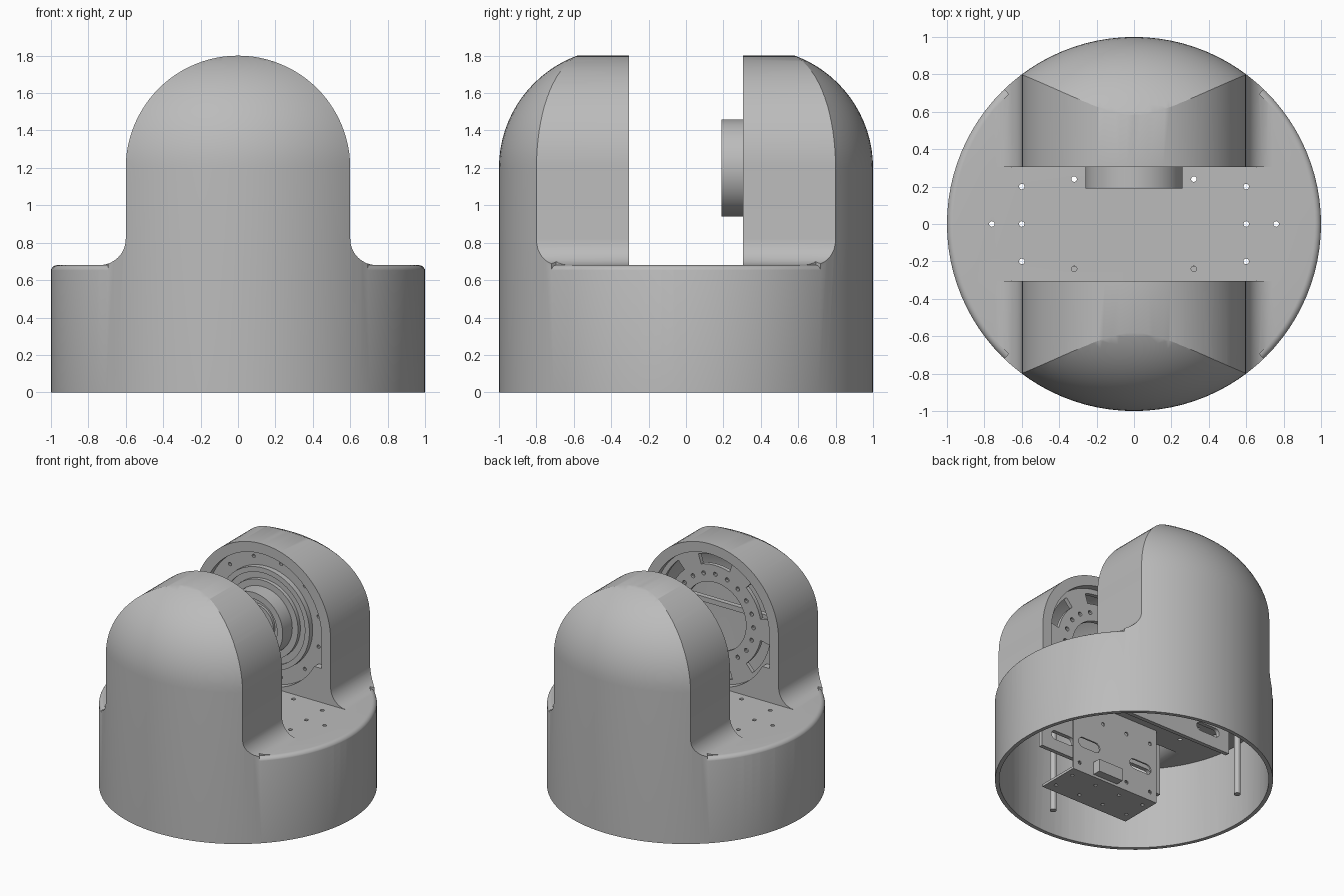
import bpy, bmesh
from math import sin, cos, pi, radians, sqrt, acos

if "Cube" in bpy.data.objects:
    bpy.data.objects.remove(bpy.data.objects["Cube"], do_unlink=True)

grey = bpy.data.materials.new("plain grey")
grey.use_nodes = True
GREY = (0.5, 0.5, 0.5, 1)
grey.diffuse_color = GREY
grey.node_tree.nodes["Principled BSDF"].inputs["Base Color"].default_value = GREY

AXIS_Z = 1.2  # height of the pivot axis


def finish(name, bm):
    bmesh.ops.recalc_face_normals(bm, faces=bm.faces)
    mesh = bpy.data.meshes.new(name)
    bm.to_mesh(mesh)
    bm.free()
    mesh.materials.append(grey)
    obj = bpy.data.objects.new(name, mesh)
    bpy.context.scene.collection.objects.link(obj)
    return obj


def arc(cx, cz, r, a0, a1, n):
    return [(cx + r * cos(radians(a0 + (a1 - a0) * i / n)),
             cz + r * sin(radians(a0 + (a1 - a0) * i / n))) for i in range(n + 1)]


def circle(cx, cz, r, n=16):
    return arc(cx, cz, r, 0, 360, n)[:-1]


def arc_slot(r, half, a0, a1):
    return arc(0, AXIS_Z, r + half, a0, a1, 10) + arc(0, AXIS_Z, r - half, a1, a0, 10)


def capsule(cx, cz, length, r):
    return arc(cx + length / 2, cz, r, -90, 90, 8) + arc(cx - length / 2, cz, r, 90, 270, 8)


def prism(name, outlines, lo, hi, axis="y"):
    """Extrude one or more outlines along y or z."""
    bm = bmesh.new()
    for pts in outlines:
        rings = []
        for d in (lo, hi):
            rings.append([bm.verts.new((a, d, b) if axis == "y" else (a, b, d)) for a, b in pts])
            bm.faces.new(rings[-1])
        for i in range(len(pts)):
            j = (i + 1) % len(pts)
            bm.faces.new((rings[0][i], rings[0][j], rings[1][j], rings[1][i]))
    return finish(name, bm)


def box(name, x0, x1, y0, y1, z0, z1):
    return prism(name, [[(x0, z0), (x1, z0), (x1, z1), (x0, z1)]], y0, y1)


def lathe(name, profile, steps=96, axis="z", a0=0, a1=360):
    """Spin a (radius, height) outline; a partial sweep gets end caps."""
    full = a1 - a0 == 360
    bm = bmesh.new()
    rings = []
    for k in range(steps if full else steps + 1):
        t = radians(a0 + (a1 - a0) * k / steps)
        rings.append([bm.verts.new((r * cos(t), r * sin(t), h) if axis == "z"
                                   else (r * cos(t), h, AXIS_Z + r * sin(t))) for r, h in profile])
    n = len(profile)
    for k in range(steps):
        a, b = rings[k], rings[(k + 1) % len(rings)]
        for i in range(n if not full else n - 1):
            j = (i + 1) % n
            bm.faces.new((a[i], a[j], b[j], b[i]))
    if not full:
        bm.faces.new(rings[0])
        bm.faces.new(rings[-1])
    bmesh.ops.remove_doubles(bm, verts=bm.verts, dist=1e-5)
    return finish(name, bm)


def combine(obj, tool, op="DIFFERENCE"):
    mod = obj.modifiers.new("cut", "BOOLEAN")
    mod.operation, mod.object, mod.solver = op, tool, "EXACT"
    mesh = bpy.data.meshes.new_from_object(obj.evaluated_get(bpy.context.evaluated_depsgraph_get()))
    obj.modifiers.clear()
    obj.data = mesh
    bpy.data.objects.remove(tool, do_unlink=True)


def fork_body(name, inset, gap, z0):
    """Domed cylinder trimmed to an arch with flared feet, split by a slot."""
    R, w, floor = 1 - inset, 0.6 - inset, 0.68 - inset
    dome = [(0, z0), (R, z0)] + arc(0.36, AXIS_Z, R - 0.36, 0, 90, 20) + [(0, AXIS_Z + R - 0.36)]
    body = lathe(name, dome)
    foot = 0.14 + inset
    half = [(1.2, z0 - 0.1), (1.2, floor)] + arc(0.74, 0.82, foot, 270, 180, 8)
    outline = half + arc(0, AXIS_Z, w, 0, 180, 48) + [(-x, z) for x, z in reversed(half)]
    combine(body, prism("arch", [outline], -1.3, 1.3), "INTERSECT")
    combine(body, box("slot", -1.3, 1.3, -gap, gap, floor, 2.2))
    return body


# Hollow outer shell
shell = fork_body("housing_shell", 0, 0.305, 0)
combine(shell, fork_body("cavity", 0.03, 0.36, -0.1))

# Rounded rim on the two side shelves
rim = [(1.05, 0.645), (1.001, 0.645)] + arc(0.966, 0.645, 0.0351, 10, 90, 6) + [(0.966, 0.72), (1.05, 0.72)]
for side in (0, 180):
    combine(shell, lathe("rim_cutter", rim, 24, "z", side - 46, side + 46))

# Round openings in the inner walls, with square shoulders below
r, low = 0.52, 0.95
a = 360 - acos(sqrt(r * r - (AXIS_Z - low) ** 2) / r) * 180 / pi
opening = arc(0, AXIS_Z, r, 0, 180, 40) + [(-r, low)] + arc(0, AXIS_Z, r, 540 - a, a, 24) + [(r, low)]
for lo, hi in ((-0.38, -0.25), (0.25, 0.38)):
    combine(shell, prism("opening_cutter", [opening], lo, hi))

# Bolt holes through the floor
spots = [(s * x, y) for s in (-1, 1) for x, y in
         ((0.6, 0), (0.76, 0), (0.6, 0.2), (0.6, -0.2), (0.32, 0.24), (0.32, -0.24))]
combine(shell, prism("floor_holes", [circle(x, y, 0.015, 12) for x, y in spots], 0.5, 0.8, "z"))


def bolt_ring(r, count, size=0.014, start=0):
    return [circle(r * cos(t), AXIS_Z + r * sin(t), size, 10)
            for t in (radians(start) + 2 * pi * i / count for i in range(count))]


# Mounting plates inside both arms
plate = arc(0, AXIS_Z, 0.555, 0, 180, 40) + [(-0.555, 0.25), (0.555, 0.25)]
lower_slots = [capsule(s * 0.36, 0.38, 0.14, 0.035) for s in (-1, 1)]

front_plate = prism("front_bearing_plate", [plate], -0.4, -0.368)
cuts = [circle(0, AXIS_Z, 0.27, 48)] + bolt_ring(0.335, 20, 0.017)
cuts += [arc_slot(0.445, 0.04, 12 + 60 * i, 48 + 60 * i) for i in range(6)]
combine(front_plate, prism("cuts", cuts + lower_slots, -0.5, -0.3))

back_plate = prism("back_motor_plate", [plate], 0.368, 0.4)
combine(back_plate, prism("cuts", bolt_ring(0.465, 12, 0.014, 15) + lower_slots, 0.3, 0.5))

# Stepped motor and hub on the back plate
motor = [(0, 0.25), (0.1, 0.25), (0.1, 0.215), (0.16, 0.215), (0.16, 0.235), (0.21, 0.235),
         (0.21, 0.19), (0.26, 0.19), (0.26, 0.31), (0.31, 0.31), (0.31, 0.34), (0.36, 0.34),
         (0.36, 0.325), (0.4, 0.325), (0.4, 0.366), (0, 0.366)]
lathe("motor_hub", motor, 64, "y")
lathe("motor_body", [(0, 0.402), (0.3, 0.402), (0.3, 0.6), (0, 0.6)], 48, "y")

# Cross bar behind the front bearing
box("cross_bar", -0.56, 0.56, -0.62, -0.58, 1.17, 1.21)

# Bracket hanging below the floor
web = box("bracket_web", -0.39, 0.39, -0.226, -0.214, 0.05, 0.65)
cuts = [circle(x * 0.11, z, 0.015, 10) for x in (-3, -1, 1, 3) for z in (0.12, 0.52)]
cuts += [capsule(s * 0.24, 0.3, 0.12, 0.04) for s in (-1, 1)]
combine(web, prism("cuts", cuts, -0.3, -0.1))
flange = box("bracket_flange", -0.39, 0.39, -0.56, -0.226, 0.05, 0.07)
cuts = [circle(x * 0.11, y, 0.014, 10) for x in (-3, -1, 1, 3) for y in (-0.48, -0.3)]
combine(flange, prism("cuts", cuts, 0, 0.2, "z"))
box("bracket_block", -0.02, 0.2, -0.214, -0.15, 0.07, 0.17)

# Standing pins inside the base
for name, x, y in (("front_pin", 0.155, -0.72), ("back_pin", -0.71, 0.31)):
    prism(name, [circle(x, y, 0.025, 12)], 0.01, 0.645, "z")

# Smooth curves, sharp edges
bpy.ops.object.select_all(action="DESELECT")
for obj in bpy.context.scene.objects:
    if obj.type == "MESH":
        obj.select_set(True)
        bpy.context.view_layer.objects.active = obj
bpy.ops.object.shade_smooth_by_angle(angle=radians(28))
